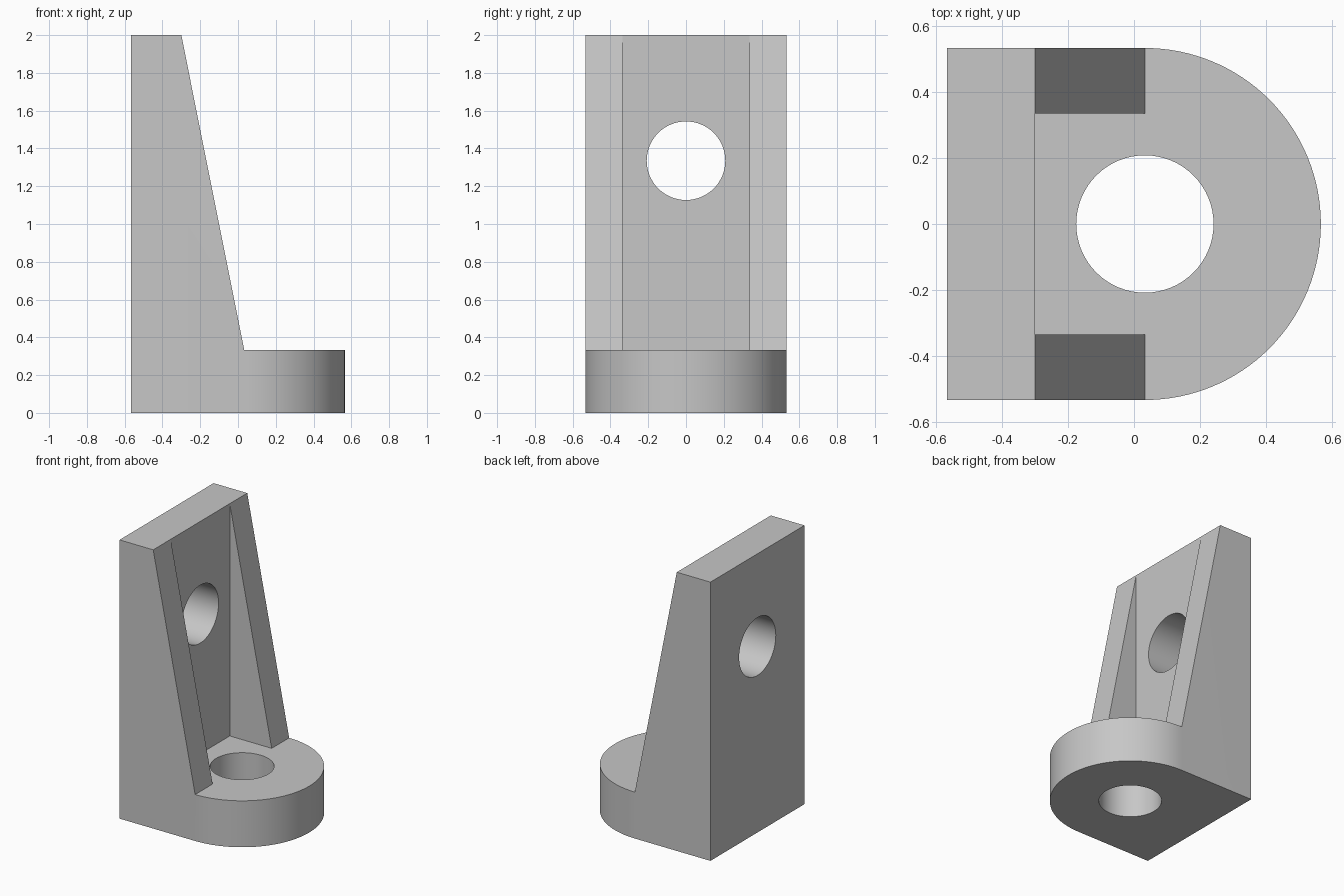
import bpy
import bmesh
import math
from mathutils import Matrix, Vector

cube = bpy.data.objects.get("Cube")
if cube:
    bpy.data.objects.remove(cube, do_unlink=True)

# Main dimensions
BACK = -0.567          # rear face of the wall
WALL = -0.3            # inner face of the wall
CENTER = 0.033         # axis of the rounded foot
RADIUS = 0.533
RIB_INNER = 0.335
FOOT_TOP = 0.333
HEIGHT = 2.0
HOLE = 0.208
HOLE_Z = 1.335
STEPS = 64

grey = bpy.data.materials.new("light grey")
grey.use_nodes = True
color = (0.57, 0.57, 0.57, 1)
grey.diffuse_color = color
grey.node_tree.nodes["Principled BSDF"].inputs["Base Color"].default_value = color


def make_object(name, bm):
    bmesh.ops.recalc_face_normals(bm, faces=bm.faces)
    mesh = bpy.data.meshes.new(name)
    bm.to_mesh(mesh)
    bm.free()
    mesh.materials.append(grey)
    obj = bpy.data.objects.new(name, mesh)
    bpy.context.collection.objects.link(obj)
    return obj


def prism(name, points, direction):
    """Extrude a closed outline along a direction."""
    bm = bmesh.new()
    face = bm.faces.new([bm.verts.new(p) for p in points])
    moved = bmesh.ops.extrude_face_region(bm, geom=[face], use_keep_orig=True)
    verts = [v for v in moved["geom"] if isinstance(v, bmesh.types.BMVert)]
    bmesh.ops.translate(bm, verts=verts, vec=Vector(direction))
    return make_object(name, bm)


def drill(name, location, rotation):
    bm = bmesh.new()
    bmesh.ops.create_cone(bm, cap_ends=True, segments=STEPS, radius1=HOLE,
                          radius2=HOLE, depth=0.8,
                          matrix=Matrix.Translation(location) @ rotation)
    return make_object(name, bm)


def combine(target, tool, operation):
    mod = target.modifiers.new(operation.lower(), "BOOLEAN")
    mod.object = tool
    mod.operation = operation
    mod.solver = "EXACT"
    bpy.context.view_layer.objects.active = target
    bpy.ops.object.modifier_apply(modifier=mod.name)
    bpy.data.objects.remove(tool, do_unlink=True)


# Side outline: upright wall with sloping ribs above a flat foot
side = [(BACK, 0), (0.7, 0), (0.7, FOOT_TOP), (CENTER, FOOT_TOP),
        (WALL, HEIGHT), (BACK, HEIGHT)]
bracket = prism("angle_bracket", [(x, -0.7, z) for x, z in side], (0, 1.4, 0))

# Rounded footprint trims the body in plan
outline = [(-0.8, -RADIUS)]
for i in range(STEPS + 1):
    a = math.pi * (i / STEPS - 0.5)
    outline.append((CENTER + RADIUS * math.cos(a), RADIUS * math.sin(a)))
outline.append((-0.8, RADIUS))
footprint = prism("footprint", [(x, y, -0.1) for x, y in outline], (0, 0, 2.2))
combine(bracket, footprint, "INTERSECT")

# Channel between the two ribs
channel = [(WALL, -RIB_INNER), (0.3, -RIB_INNER), (0.3, RIB_INNER), (WALL, RIB_INNER)]
pocket = prism("channel", [(x, y, FOOT_TOP) for x, y in channel], (0, 0, 1.8))
combine(bracket, pocket, "DIFFERENCE")

# Bolt holes through the foot and the wall
combine(bracket, drill("foot_hole", (CENTER, 0, 0.2), Matrix.Identity(4)), "DIFFERENCE")
combine(bracket, drill("wall_hole", (-0.45, 0, HOLE_Z),
                       Matrix.Rotation(math.pi / 2, 4, "Y")), "DIFFERENCE")

# Smooth the round surfaces while keeping edges crisp
bpy.ops.object.select_all(action="DESELECT")
bracket.select_set(True)
bpy.context.view_layer.objects.active = bracket
bpy.ops.object.shade_smooth_by_angle(angle=math.radians(8))
